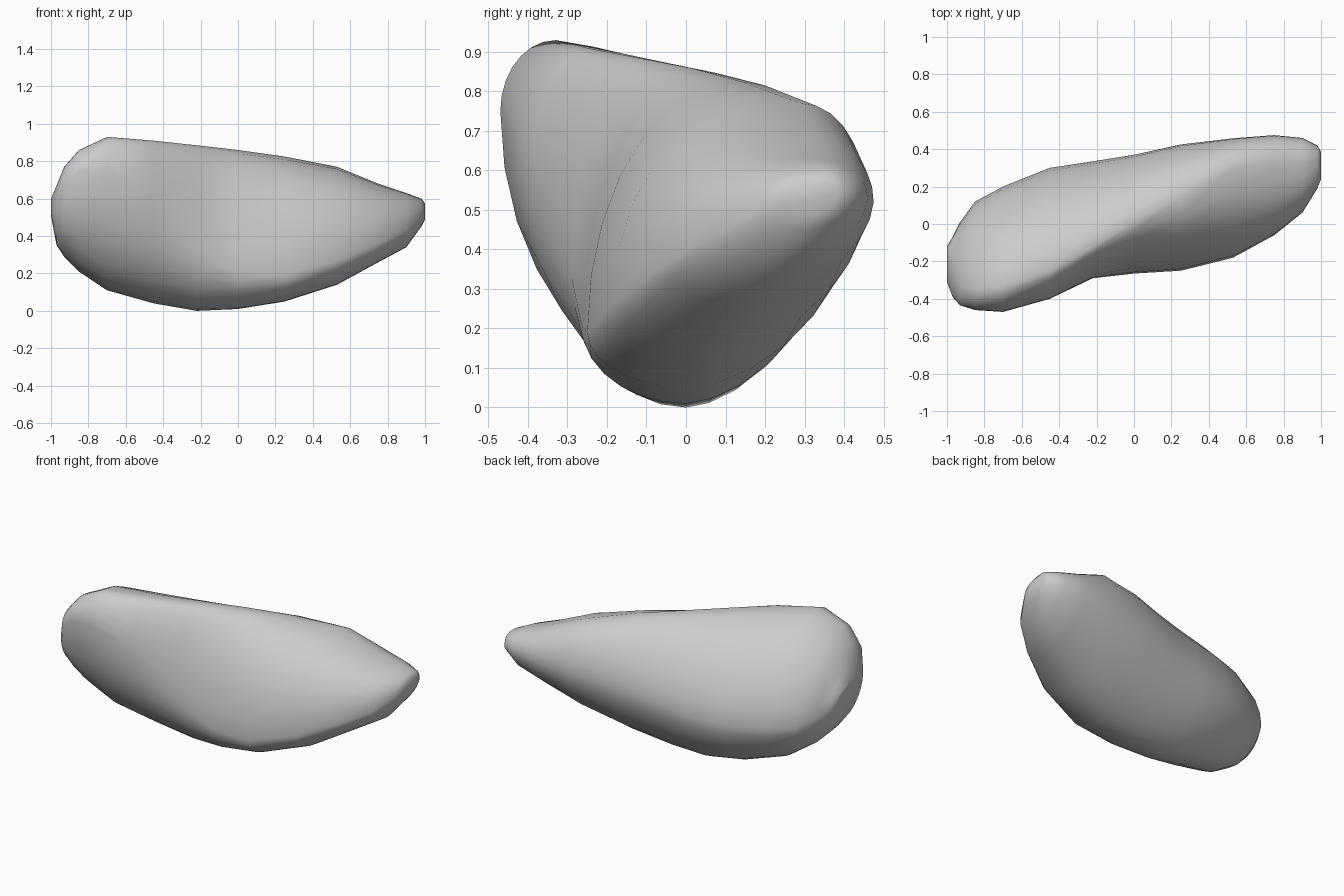
import bpy, bmesh
from math import sin, cos, pi

if "Cube" in bpy.data.objects:
    bpy.data.objects.remove(bpy.data.objects["Cube"])

# Cross-sections along x: x, then (y, z) of lowest, front, highest and back points
SECTIONS = [
    (-1.00, -.22, .51, -.31, .56, -.25, .60, -.12, .54),
    (-.97, -.16, .35, -.39, .58, -.27, .67, -.07, .46),
    (-.93, -.13, .29, -.435, .68, -.33, .77, .01, .42),
    (-.85, -.10, .21, -.46, .74, -.35, .86, .12, .38),
    (-.70, -.05, .11, -.47, .75, -.33, .93, .20, .36),
    (-.45, .00, .04, -.40, .58, -.25, .91, .30, .36),
    (-.22, .00, .00, -.29, .33, -.12, .885, .335, .38),
    (.00, .00, .01, -.265, .21, .01, .86, .37, .42),
    (.25, .01, .05, -.25, .19, .14, .825, .425, .47),
    (.53, .07, .14, -.18, .27, .29, .77, .458, .50),
    (.75, .15, .26, -.06, .36, .31, .68, .475, .52),
    (.90, .22, .34, .06, .43, .32, .63, .46, .53),
    (.98, .30, .45, .19, .50, .35, .60, .42, .53),
    (1.00, .33, .49, .24, .53, .35, .575, .385, .54),
]
STEPS = 7


def ring(sec):
    """Four superellipse quarter arcs joining the extreme points."""
    x, (by, bz, fy, fz, ty, tz, ky, kz) = sec[0], sec[1:]
    # front face is flattest near the waist; the right end is fuller
    waist = max(0, 1 - abs(x + .1) / .5)
    right = min(1, max(0, x / .5))
    quarters = [
        (by, bz, fy, fz, 1.0),
        (ty, tz, fy, fz, 1.0 + .15 * waist - .12 * right),
        (ty, tz, ky, kz, 1.15 - .2 * right),
        (by, bz, ky, kz, 1.18),
    ]
    pts = []
    for q, (py, pz, sy, sz, p) in enumerate(quarters):
        for i in range(STEPS):
            a = i / STEPS * pi / 2
            if q % 2:
                a = pi / 2 - a
            s, c = max(0, sin(a)) ** p, max(0, cos(a)) ** p
            pts.append((x, py + (sy - py) * s, sz + (pz - sz) * c))
    return pts


# Loft the boulder through the sections and cap both ends
bm = bmesh.new()
rings = [[bm.verts.new(p) for p in ring(s)] for s in SECTIONS]
n = len(rings[0])
for a, b in zip(rings, rings[1:]):
    for i in range(n):
        j = (i + 1) % n
        bm.faces.new((a[i], a[j], b[j], b[i]))
bm.faces.new(rings[0])
bm.faces.new(rings[-1])
bmesh.ops.recalc_face_normals(bm, faces=bm.faces)
for f in bm.faces:
    f.smooth = True

mesh = bpy.data.meshes.new("boulder")
bm.to_mesh(mesh)
bm.free()
rock = bpy.data.objects.new("boulder", mesh)
bpy.context.collection.objects.link(rock)
